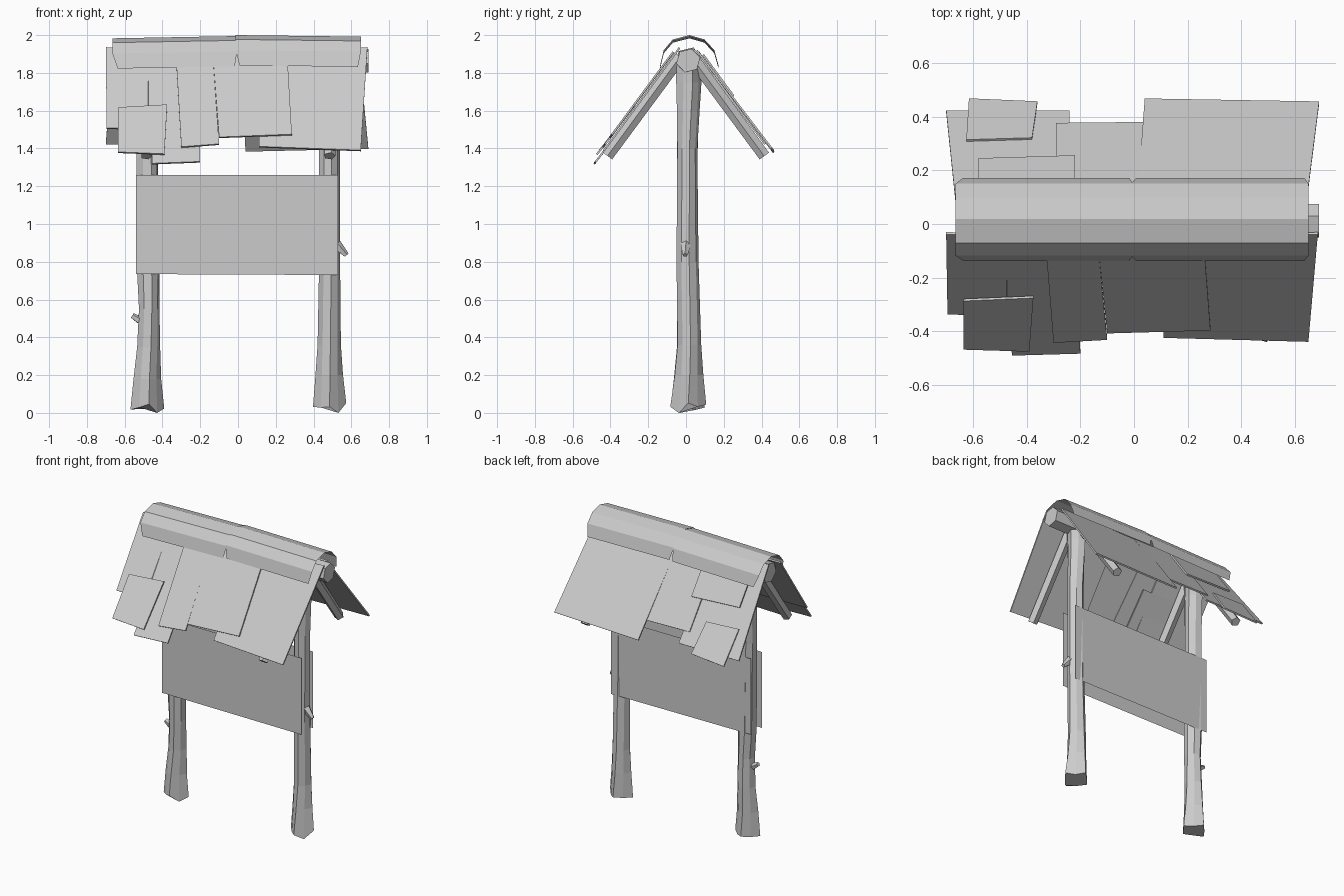
import bpy, bmesh, random
from math import sin, cos, pi
from mathutils import Vector

random.seed(4)


def make(name, verts, faces):
    mesh = bpy.data.meshes.new(name)
    bm = bmesh.new()
    vs = [bm.verts.new(v) for v in verts]
    for f in faces:
        bm.faces.new([vs[i] for i in f])
    bmesh.ops.recalc_face_normals(bm, faces=bm.faces)
    bm.to_mesh(mesh)
    bm.free()
    ob = bpy.data.objects.new(name, mesh)
    bpy.context.collection.objects.link(ob)
    return ob


def loft(name, rings):
    n = len(rings[0])
    verts = [v for r in rings for v in r]
    faces = [(k * n + i, k * n + (i + 1) % n, (k + 1) * n + (i + 1) % n, (k + 1) * n + i)
             for k in range(len(rings) - 1) for i in range(n)]
    faces += [tuple(range(n)), tuple(range(len(verts) - n, len(verts)))]
    return make(name, verts, faces)


def stick(name, a, b, r0, r1, sides=5, turn=0.0):
    a, b = Vector(a), Vector(b)
    d = (b - a).normalized()
    u = d.orthogonal().normalized()
    w = d.cross(u)
    rings = [[p + (u * cos(turn + 2 * pi * i / sides) + w * sin(turn + 2 * pi * i / sides)) * r
              for i in range(sides)] for p, r in ((a, r0), (b, r1))]
    return loft(name, rings)


# Rough log posts: flared roots, slightly crooked trunk
# each row: z, centre x offset, centre y, radius x, radius y, ridge depth
def post(name, cx, rows, turn):
    n = 8
    rings = []
    for k, (z, dx, cy, rx, ry, ridge) in enumerate(rows):
        ring = []
        for i in range(n):
            a = 2 * pi * i / n + turn + k * 0.05
            f = 1 - ridge * (i % 2)
            dz = random.uniform(-0.015, 0.02) if k == 0 else 0
            ring.append((cx + dx + rx * f * cos(a), cy + ry * f * sin(a), z + dz))
        rings.append(ring)
    rings[0][-1] = (rings[0][-1][0], rings[0][-1][1], 0.0)
    loft(name, rings)


post("left_post", -0.48, [
    (0.03, 0.0, 0.01, 0.09, 0.09, 0.25), (0.18, 0.0, 0.01, 0.074, 0.075, 0.2),
    (0.35, 0.007, 0.015, 0.062, 0.064, 0.12), (0.55, 0.01, 0.01, 0.056, 0.06, 0.08),
    (0.75, 0.005, 0.008, 0.062, 0.059, 0.06), (1.35, 0.0, 0.007, 0.06, 0.057, 0.08),
    (1.7, 0.005, 0.012, 0.062, 0.065, 0.12), (1.88, 0.0, 0.01, 0.07, 0.065, 0.2)], 0.1)
post("right_post", 0.485, [
    (0.04, 0.0, 0.012, 0.088, 0.095, 0.25), (0.2, -0.002, 0.016, 0.073, 0.076, 0.2),
    (0.36, -0.002, 0.018, 0.062, 0.063, 0.1), (0.8, 0.0, 0.008, 0.056, 0.059, 0.06),
    (1.4, 0.0, 0.007, 0.056, 0.054, 0.08), (1.6, 0.0, 0.012, 0.058, 0.062, 0.12),
    (1.75, 0.0, 0.015, 0.062, 0.07, 0.15), (1.88, 0.0, 0.01, 0.07, 0.065, 0.2)], 0.0)

# Broken twigs on the posts
stick("left_twig", (-0.52, 0.01, 0.49), (-0.56, 0.01, 0.515), 0.022, 0.015)
stick("right_twig", (0.52, 0.0, 0.89), (0.575, -0.005, 0.835), 0.03, 0.014)

# Notice panels on both faces of the posts
for name, y in (("front_panel", -0.06), ("back_panel", 0.062)):
    make(name, [(-0.54, y, 0.735), (0.53, y, 0.73), (0.53, y, 1.26), (-0.54, y, 1.26)],
         [(0, 1, 2, 3)])

# Ridge log and sloping rafters
stick("ridge_log", (-0.65, 0.01, 1.865), (0.69, 0.012, 1.865), 0.07, 0.065, 6, 0.5)
for side, s in (("front", -1), ("back", 1)):
    for tag, x in (("left", -0.485), ("right", 0.485)):
        stick(f"{side}_{tag}_rafter", (x, s * 0.03, 1.885), (x, s * 0.415, 1.36),
              0.035, 0.032, 5, 0.3)


# Roof boards: corners as (x, z) in front view, laid on the slope with top/bottom lift
def board(name, s, corners, lift_top, lift_bottom, thick=0.01):
    normal = Vector((0, s * 0.806, 0.592))
    verts = []
    for layer in (0, thick):
        for i, (x, z) in enumerate(corners):
            lift = (lift_top if i < 2 else lift_bottom) + layer
            verts.append(Vector((x, s * (0.045 + (1.91 - z) / 1.36), z)) + normal * lift)
    make(name, verts, [(0, 1, 2, 3), (4, 5, 6, 7)] +
         [(i, (i + 1) % 4, (i + 1) % 4 + 4, i + 4) for i in range(4)])


# order of corners: top left, top right, bottom right, bottom left
front = [
    ([(-0.70, 1.93), (-0.28, 1.92), (-0.28, 1.50), (-0.695, 1.51)], 0.0, -0.012),
    ([(-0.47, 1.75), (-0.21, 1.75), (-0.20, 1.325), (-0.455, 1.315)], -0.012, 0.0),
    ([(-0.33, 1.90), (-0.135, 1.90), (-0.10, 1.41), (-0.30, 1.395)], 0.012, 0.014),
    ([(-0.135, 1.90), (0.26, 1.90), (0.285, 1.46), (-0.10, 1.445)], 0.014, 0.016),
    ([(0.12, 1.90), (0.685, 1.93), (0.65, 1.385), (0.11, 1.405)], 0.0, 0.0),
    ([(-0.635, 1.605), (-0.375, 1.62), (-0.39, 1.355), (-0.635, 1.365)], 0.012, 0.018),
]
back = [
    ([(-0.66, 1.93), (-0.25, 1.92), (-0.24, 1.415), (-0.70, 1.415)], 0.0, 0.008),
    ([(-0.625, 1.57), (-0.38, 1.56), (-0.36, 1.38), (-0.615, 1.365)], 0.014, 0.018),
    ([(-0.29, 1.90), (0.06, 1.90), (0.06, 1.48), (-0.29, 1.485)], 0.012, 0.014),
    ([(-0.58, 1.88), (-0.22, 1.88), (-0.22, 1.66), (-0.58, 1.675)], 0.024, 0.024),
    ([(0.01, 1.90), (0.64, 1.91), (0.69, 1.385), (0.04, 1.37)], 0.01, 0.022),
]
for side, s, rows in (("front", -1, front), ("back", 1, back)):
    for i, (corners, top, bottom) in enumerate(rows):
        board(f"{side}_roof_board_{i + 1}", s, corners, top, bottom)

# Curved ridge caps: open shells with clipped lower corners
arc = [(-0.137, 1.835), (-0.118, 1.915), (-0.07, 1.972), (0.018, 1.995),
       (0.098, 1.972), (0.15, 1.915), (0.172, 1.835)]


def cap(name, x0, x1, z0, z1, clip0, clip1):
    n = len(arc)
    verts = []
    for x, dz, clip in ((x0, z0, clip0), (x1, z1, clip1)):
        for i, (y, z) in enumerate(arc):
            verts.append((x + (clip if i in (0, n - 1) else 0), y, z + dz))
    make(name, verts, [(i, i + 1, n + i + 1, n + i) for i in range(n - 1)])


cap("left_ridge_cap", -0.665, -0.005, -0.012, 0.0, 0.028, -0.012)
cap("right_ridge_cap", -0.012, 0.65, 0.005, -0.003, 0.02, -0.015)
